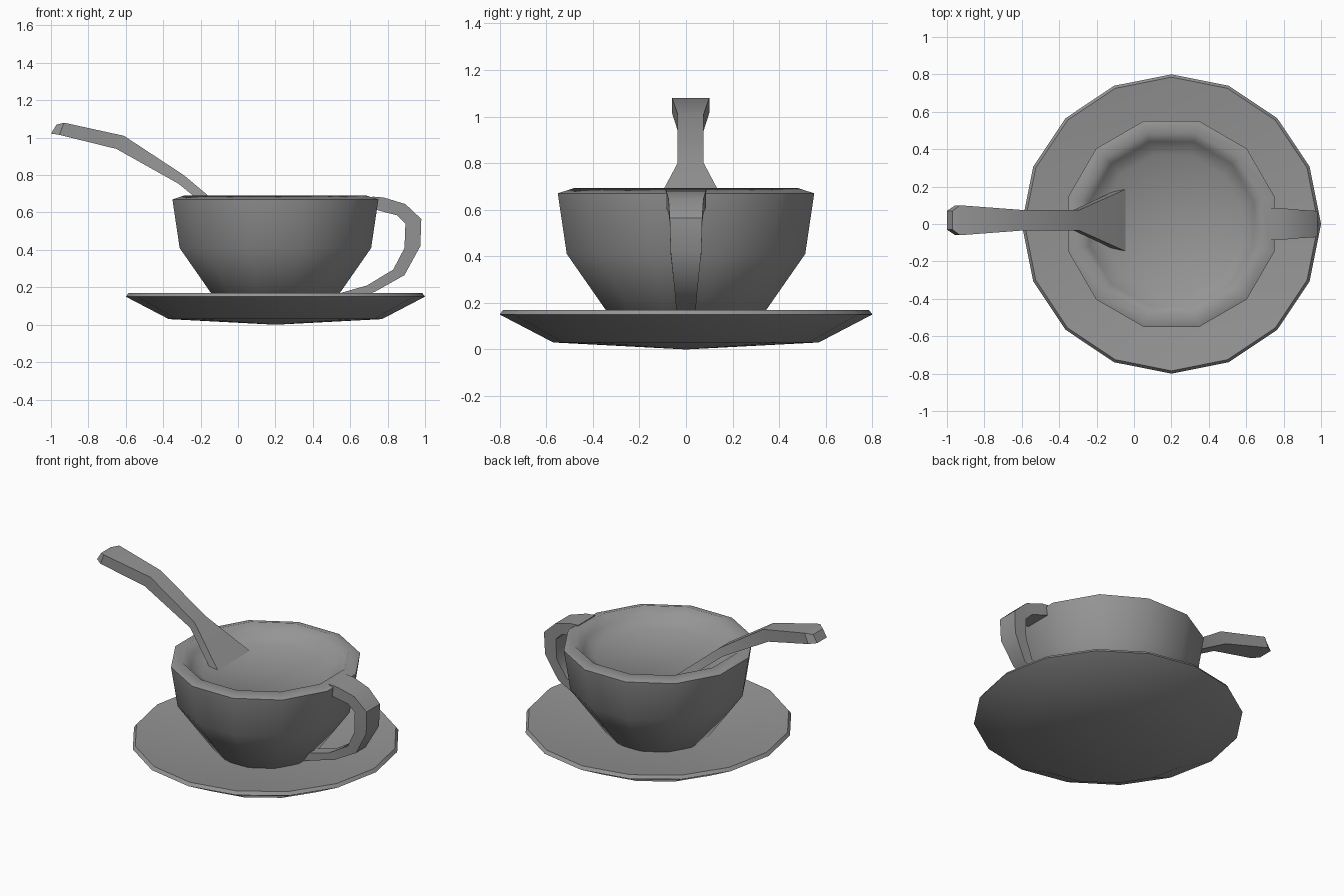
import bpy
import bmesh
from math import cos, sin, pi, radians

if "Cube" in bpy.data.objects:
    bpy.data.objects.remove(bpy.data.objects["Cube"], do_unlink=True)

GREY = (0.3, 0.3, 0.3, 1)
mat = bpy.data.materials.new("plain_grey")
mat.use_nodes = True
mat.diffuse_color = GREY
mat.node_tree.nodes["Principled BSDF"].inputs["Base Color"].default_value = GREY

CENTRE_X = 0.2  # axis of the cup and saucer


def finish(name, bm, location, angle):
    """Turn a bmesh into a smooth object with its sharp edges kept."""
    bmesh.ops.recalc_face_normals(bm, faces=bm.faces[:])
    mesh = bpy.data.meshes.new(name)
    bm.to_mesh(mesh)
    bm.free()
    for poly in mesh.polygons:
        poly.use_smooth = True
    mesh.set_sharp_from_angle(angle=radians(angle))
    mesh.materials.append(mat)
    obj = bpy.data.objects.new(name, mesh)
    obj.location = location
    bpy.context.collection.objects.link(obj)
    return obj


def lathe(name, profile, sides, turn, angle):
    """Revolve a closed (radius, z) profile; both ends lie on the axis."""
    bm = bmesh.new()
    rings = []
    for r, z in profile:
        count = sides if r > 0 else 1
        rings.append([bm.verts.new((r * cos(turn + 2 * pi * i / sides),
                                    r * sin(turn + 2 * pi * i / sides), z))
                      for i in range(count)])
    for a, b in zip(rings, rings[1:]):
        for i in range(sides):
            j = (i + 1) % sides
            corners = [a[i % len(a)], a[j % len(a)], b[j % len(b)], b[i % len(b)]]
            bm.faces.new(list(dict.fromkeys(corners)))
    return finish(name, bm, (CENTRE_X, 0, 0), angle)


def bar(name, stations, y):
    """Rectangular bar through (outer x, z, inner x, z, half width) stations."""
    bm = bmesh.new()
    loops = []
    for xo, zo, xi, zi, w in stations:
        loops.append([bm.verts.new(p) for p in
                      ((xo, -w, zo), (xo, w, zo), (xi, w, zi), (xi, -w, zi))])
    for a, b in zip(loops, loops[1:]):
        for i in range(4):
            j = (i + 1) % 4
            bm.faces.new((a[i], a[j], b[j], b[i]))
    bm.faces.new(loops[0])
    bm.faces.new(loops[-1])
    return finish(name, bm, (0, y, 0), 40)


# Saucer: shallow sixteen-sided dish with a thin bevelled rim
lathe("saucer", [(0, 0), (0.57, 0.03), (0.8, 0.15), (0.785, 0.17),
                 (0.3, 0.1), (0, 0.1)], 16, 0, 50)

# Cup: twelve-sided bowl with a soft lip, filled almost to the top
lathe("cup", [(0, 0.07), (0.285, 0.07), (0.53, 0.41), (0.57, 0.67),
              (0.5, 0.692), (0.455, 0.64), (0.38, 0.595), (0, 0.59)],
      12, pi / 12, 70)

# Handle: tapers from the lip down to the foot of the cup
bar("cup_handle", [
    (0.72, 0.685, 0.72, 0.62, 0.087),
    (0.78, 0.68, 0.765, 0.607, 0.085),
    (0.895, 0.645, 0.85, 0.585, 0.075),
    (0.98, 0.565, 0.895, 0.54, 0.07),
    (0.975, 0.42, 0.89, 0.41, 0.066),
    (0.89, 0.265, 0.83, 0.295, 0.05),
    (0.73, 0.175, 0.69, 0.21, 0.042),
    (0.48, 0.1, 0.48, 0.15, 0.04),
], 0)

# Spoon: bent flat bar, flaring where it dips into the drink
bar("spoon", [
    (-0.97, 1.07, -1.0, 1.022, 0.05),
    (-0.93, 1.08, -0.955, 1.015, 0.08),
    (-0.61, 1.01, -0.65, 0.94, 0.056),
    (-0.29, 0.8, -0.32, 0.755, 0.056),
    (-0.02, 0.573, -0.06, 0.545, 0.177),
], 0.02)
